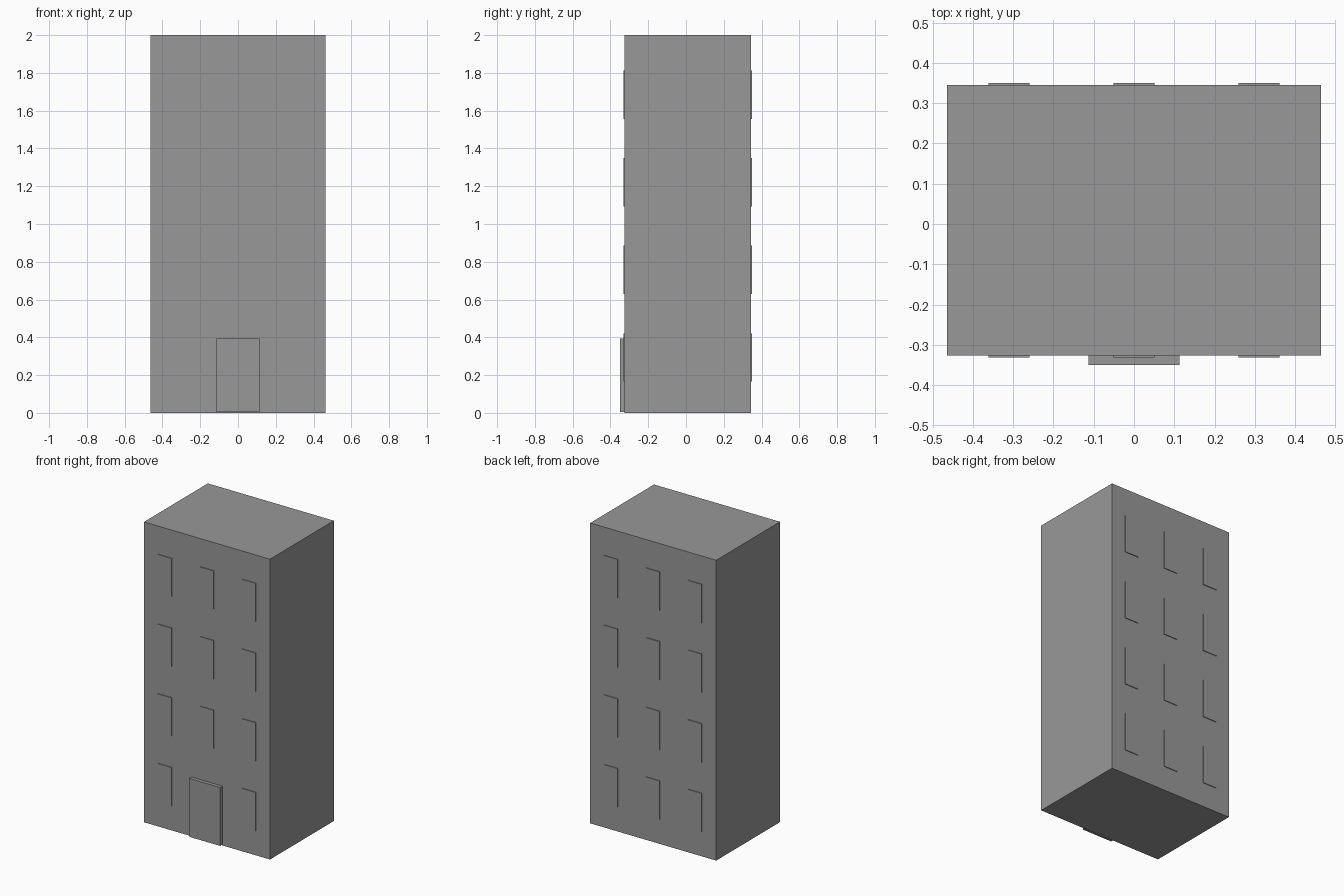
import bpy

if "Cube" in bpy.data.objects:
    bpy.data.objects.remove(bpy.data.objects["Cube"])

# Dark grey shared by every part
grey = bpy.data.materials.new("dark_grey")
grey.diffuse_color = (0.315, 0.315, 0.315, 1)
grey.use_nodes = True
grey.node_tree.nodes["Principled BSDF"].inputs["Base Color"].default_value = grey.diffuse_color


def box(name, x0, x1, y0, y1, z0, z1):
    """Axis-aligned box from its extents."""
    bpy.ops.mesh.primitive_cube_add(
        size=1, location=((x0 + x1) / 2, (y0 + y1) / 2, (z0 + z1) / 2))
    ob = bpy.context.object
    ob.name = name
    ob.scale = (x1 - x0, y1 - y0, z1 - z0)
    bpy.ops.object.transform_apply(location=False, rotation=False, scale=True)
    ob.data.materials.append(grey)
    return ob


FRONT, BACK = -0.326, 0.345
PROUD = 0.005          # how far windows stand out of the wall

# Main block
box("building_body", -0.464, 0.464, FRONT, BACK, 0, 2)

# Front door
box("front_door", -0.113, 0.113, -0.35, FRONT, 0.006, 0.395)

# Window grid on the front and back walls
for floor in range(4):
    z = 0.293 + 0.464 * floor
    for col in (-1, 0, 1):
        x = 0.31 * col
        size = (x - 0.051, x + 0.051)
        box("back_window", *size, BACK, BACK + PROUD, z - 0.128, z + 0.128)
        # the door takes the place of the middle ground-floor window
        if floor or col:
            box("front_window", *size, FRONT - PROUD, FRONT, z - 0.128, z + 0.128)
